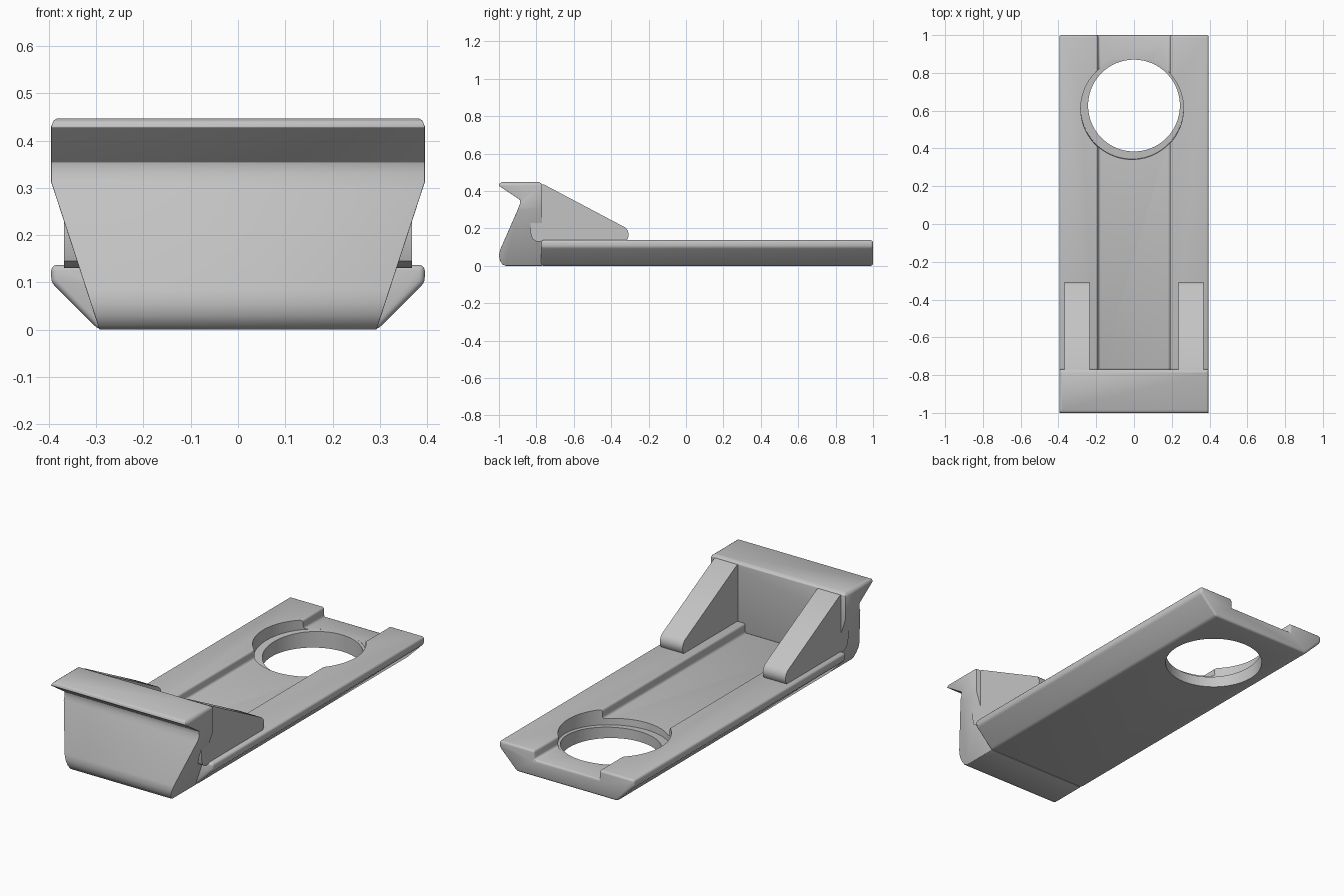
import bpy, bmesh, math
from mathutils import Vector

if "Cube" in bpy.data.objects:
    bpy.data.objects.remove(bpy.data.objects["Cube"], do_unlink=True)

grey = bpy.data.materials.new("plain grey")
grey.use_nodes = True
colour = (0.55, 0.55, 0.55, 1)
grey.diffuse_color = colour
grey.node_tree.nodes["Principled BSDF"].inputs["Base Color"].default_value = colour


def prism(name, profile, start, end, axis):
    """Extrude a profile of (x, z) along y, or of (y, z) along x."""
    def place(p, d):
        return (d, p[0], p[1]) if axis == "x" else (p[0], d, p[1])
    bm = bmesh.new()
    face = bm.faces.new([bm.verts.new(place(p, start)) for p in profile])
    made = bmesh.ops.extrude_face_region(bm, geom=[face])["geom"]
    shift = Vector(place((0, 0), end - start))
    bmesh.ops.translate(bm, vec=shift, verts=[v for v in made if isinstance(v, bmesh.types.BMVert)])
    bmesh.ops.recalc_face_normals(bm, faces=bm.faces)
    mesh = bpy.data.meshes.new(name)
    bm.to_mesh(mesh)
    bm.free()
    obj = bpy.data.objects.new(name, mesh)
    bpy.context.collection.objects.link(obj)
    mesh.materials.append(grey)
    return obj


def cutter(name, radius, depth, location, tilt=0):
    bpy.ops.mesh.primitive_cylinder_add(vertices=96, radius=radius, depth=depth,
                                        location=location, rotation=(tilt, 0, 0))
    obj = bpy.context.object
    obj.name = name
    obj.data.materials.append(grey)
    return obj


def boolean(obj, tool, operation):
    mod = obj.modifiers.new("cut", "BOOLEAN")
    mod.operation, mod.object, mod.solver = operation, tool, "EXACT"
    tool.hide_render = True
    tool.hide_set(True)


def bevel(obj, width, segments=3):
    mod = obj.modifiers.new("soft edges", "BEVEL")
    mod.width, mod.segments = width, segments
    mod.limit_method, mod.angle_limit = "ANGLE", math.radians(40)


def finish(obj):
    """Apply the modifiers and shade smooth with sharp edges kept."""
    bpy.ops.object.select_all(action="DESELECT")
    obj.select_set(True)
    bpy.context.view_layer.objects.active = obj
    for mod in list(obj.modifiers):
        bpy.ops.object.modifier_apply(modifier=mod.name)
    bpy.ops.object.shade_smooth_by_angle(angle=math.radians(35))


def mirrored(half):
    return half + [(-x, z) for x, z in reversed(half)]


# Long base plate with slanted lower sides and a shallow channel
half = [(0.295, 0), (0.395, 0.1), (0.395, 0.137), (0.19, 0.137), (0.19, 0.088)]
plate = prism("base_plate", mirrored(half), -0.775, 1, "y")
bevel(plate, 0.012)
finish(plate)

# Round through hole with a slightly tilted seat
hole = cutter("hole_cutter", 0.243, 0.6, (0, 0.627, 0.1))
tilt = math.radians(4)
seat = cutter("seat_cutter", 0.272, 0.3, (-0.01, 0.605, 0.22), tilt)
boolean(plate, hole, "DIFFERENCE")
boolean(plate, seat, "DIFFERENCE")
finish(plate)

# Upright head: side profile with an overhanging lip, tapered in width
side = [(-0.77, 0), (-0.965, 0), (-0.983, 0.008), (-0.995, 0.03), (-1, 0.055),
        (-0.994, 0.085), (-0.9, 0.3), (-0.888, 0.33), (-0.889, 0.354),
        (-1, 0.428), (-0.997, 0.44), (-0.985, 0.447), (-0.785, 0.447), (-0.77, 0.437)]
head = prism("head", side, -0.45, 0.45, "x")
half = [(0.293, 0), (0.395, 0.312), (0.395, 0.43), (0.39, 0.442), (0.378, 0.45)]
taper = prism("head_taper", mirrored(half), -1.1, -0.7, "y")
boolean(head, taper, "INTERSECT")
bevel(head, 0.006, 2)
finish(head)

# Two sloping gussets bracing the head
profile = [(-0.8, 0.13), (-0.822, 0.145), (-0.832, 0.18), (-0.832, 0.23), (-0.79, 0.435),
           (-0.76, 0.435), (-0.325, 0.205), (-0.312, 0.19), (-0.306, 0.17),
           (-0.31, 0.148), (-0.322, 0.13)]
for name, inner, outer in (("left_gusset", 0.235, 0.368), ("right_gusset", -0.368, -0.235)):
    finish(prism(name, profile, inner, outer, "x"))
